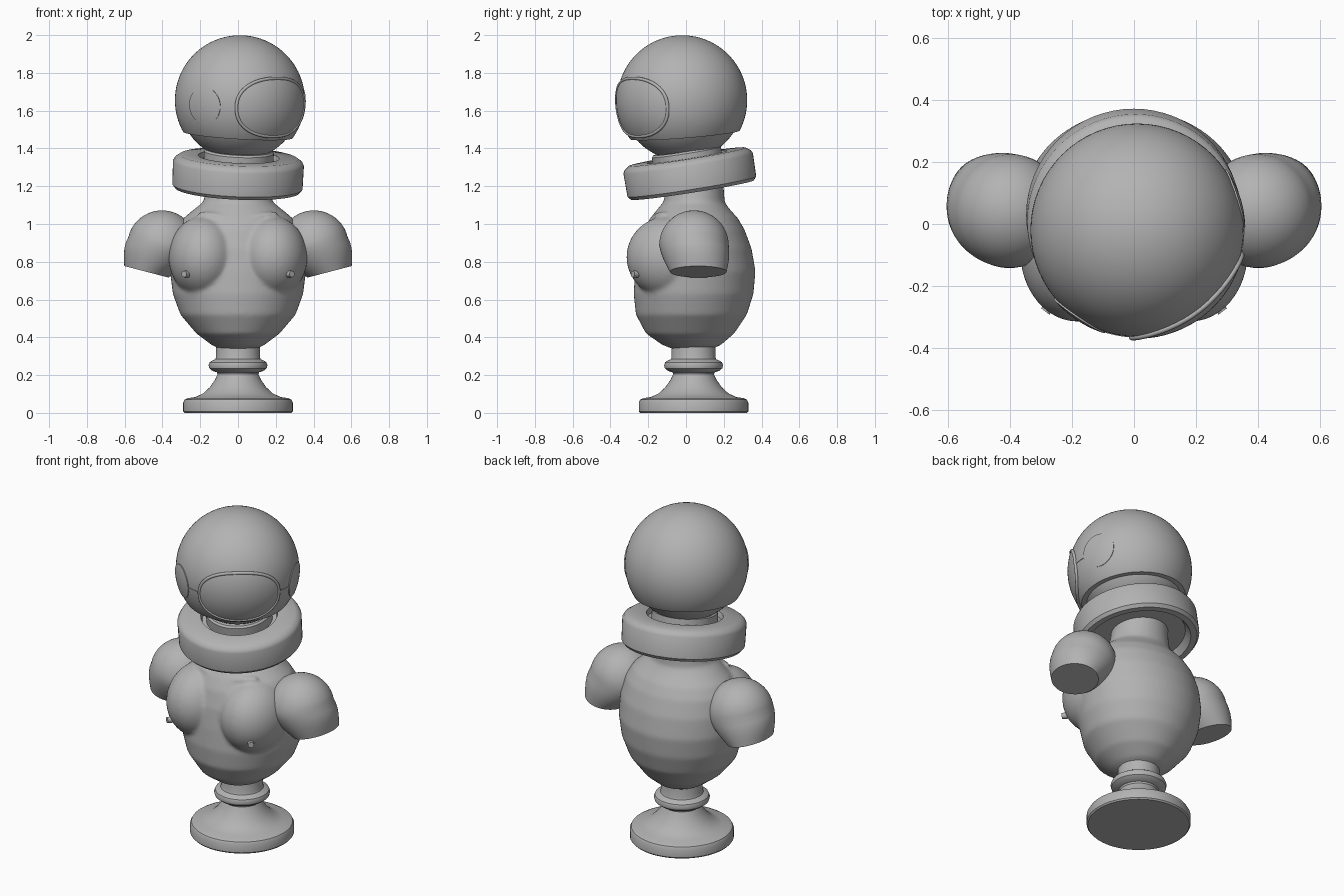
import bpy, bmesh, math
from mathutils import Matrix, Vector, Euler

if "Cube" in bpy.data.objects:
    bpy.data.objects.remove(bpy.data.objects["Cube"], do_unlink=True)

GREY = (0.45, 0.45, 0.45, 1.0)
stone = bpy.data.materials.new("stone_grey")
stone.use_nodes = True
stone.diffuse_color = GREY
bsdf = next(n for n in stone.node_tree.nodes if n.type == "BSDF_PRINCIPLED")
bsdf.inputs["Base Color"].default_value = GREY


def finish(name, bm, angle=35):
    bmesh.ops.recalc_face_normals(bm, faces=bm.faces[:])
    mesh = bpy.data.meshes.new(name)
    bm.to_mesh(mesh)
    bm.free()
    mesh.materials.append(stone)
    obj = bpy.data.objects.new(name, mesh)
    bpy.context.collection.objects.link(obj)
    bpy.ops.object.select_all(action="DESELECT")
    obj.select_set(True)
    bpy.context.view_layer.objects.active = obj
    bpy.ops.object.shade_smooth_by_angle(angle=math.radians(angle))
    return obj


def loft(bm, rings):
    """Skin a list of equal point rings and cap both ends."""
    loops = [[bm.verts.new(p) for p in ring] for ring in rings]
    for a, b in zip(loops, loops[1:]):
        for i in range(len(a)):
            j = (i + 1) % len(a)
            bm.faces.new((a[i], a[j], b[j], b[i]))
    bm.faces.new(loops[0])
    bm.faces.new(loops[-1])


def ellipse(center, rx, ry, matrix=Matrix(), n=64):
    c = Vector(center)
    return [c + matrix @ Vector((rx * math.cos(t), ry * math.sin(t), 0))
            for t in (2 * math.pi * i / n for i in range(n))]


def lathe(name, profile, loc, rot=(0, 0, 0)):
    m = Euler(rot).to_matrix()
    bm = bmesh.new()
    loft(bm, [ellipse(Vector(loc) + m @ Vector((0, 0, z)), r, r, m) for r, z in profile])
    return finish(name, bm)


def ball(bm, center, radii, rot=(0, 0, 0), u=48, v=32):
    m = Matrix.LocRotScale(Vector(center), Euler(rot), Vector(radii))
    bmesh.ops.create_uvsphere(bm, u_segments=u, v_segments=v, radius=1, matrix=m)


# Turned pedestal
lathe("pedestal", [
    (0.283, 0), (0.29, 0.008), (0.29, 0.055), (0.282, 0.07), (0.265, 0.078),
    (0.225, 0.084), (0.185, 0.103), (0.15, 0.135), (0.122, 0.175), (0.108, 0.205),
    (0.112, 0.215), (0.135, 0.222), (0.152, 0.236), (0.156, 0.252), (0.15, 0.268),
    (0.135, 0.278), (0.12, 0.284), (0.116, 0.295), (0.116, 0.38)], (0, 0.04, 0))

# Torso and neck: stacked ovals (height, half width, front y, back y)
sections = [
    (0.335, 0.09, -0.06, 0.13), (0.36, 0.14, -0.125, 0.185), (0.42, 0.22, -0.212, 0.255),
    (0.52, 0.305, -0.265, 0.322), (0.63, 0.345, -0.277, 0.357), (0.75, 0.36, -0.27, 0.368),
    (0.87, 0.355, -0.255, 0.347), (0.97, 0.33, -0.225, 0.31), (1.03, 0.29, -0.19, 0.275),
    (1.08, 0.23, -0.15, 0.23), (1.115, 0.185, -0.12, 0.205), (1.18, 0.168, -0.105, 0.2),
    (1.30, 0.16, -0.10, 0.2)]
bm = bmesh.new()
loft(bm, [ellipse((0, (f + b) / 2, z), rx, (b - f) / 2) for z, rx, f, b in sections])
for s in (-1, 1):
    # Chest muscle and collarbone
    ball(bm, (s * 0.182, -0.09, 0.825), (0.185, 0.225, 0.217))
    ball(bm, (s * 0.13, -0.142, 1.045), (0.09, 0.025, 0.016), (0, s * -0.15, s * 0.35))
torso = finish("torso", bm)
remesh = torso.modifiers.new("Blend", "REMESH")
remesh.mode = "VOXEL"
remesh.voxel_size = 0.012
remesh.use_smooth_shade = True
soft = torso.modifiers.new("Soften", "SMOOTH")
soft.factor = 0.5
soft.iterations = 5

for s, side in ((1, "left"), (-1, "right")):
    # Nipple stud
    bm = bmesh.new()
    turn = Vector((s * 0.6, -0.8, 0)).to_track_quat("Z", "Y").to_matrix().to_4x4()
    bmesh.ops.create_cone(bm, cap_ends=True, segments=20, radius1=0.019, radius2=0.017,
                          depth=0.04, matrix=Matrix.Translation((s * 0.274, -0.266, 0.735)) @ turn)
    finish(side + "_nipple", bm)

    # Upper arm stump: round shoulder tapering to a slanted flat cut
    tilt = Matrix.Rotation(-s * 0.255, 3, "Y")
    up = tilt @ Vector((0, 0, 1))
    cut, hub = Vector((s * 0.485, 0.065, 0.747)), Vector((s * 0.402, 0.042, 0.888))
    rings = []
    for i in range(6):
        t = i / 5
        e = math.sin(t * math.pi / 2)
        rings.append(ellipse(cut.lerp(hub, t), 0.121 + 0.062 * e, 0.15 + 0.034 * e, tilt))
    for i in range(1, 13):
        a = math.radians(88) * i / 12
        r = 0.184 * math.cos(a)
        rings.append(ellipse(hub + up * 0.184 * math.sin(a), r, r, tilt))
    bm = bmesh.new()
    loft(bm, rings)
    finish(side + "_arm", bm)

# Wide tilted collar with a recessed top and underside
TILT = (math.radians(9), math.radians(2.5), 0)
COLLAR = (0, 0.02, 1.267)
lathe("collar", [
    (0.12, -0.045), (0.27, -0.045), (0.295, -0.088), (0.33, -0.088), (0.345, -0.07),
    (0.347, 0.055), (0.338, 0.072), (0.312, 0.09), (0.215, 0.09), (0.208, 0.06),
    (0.12, 0.06)], COLLAR, TILT)
lathe("neck_ring", [(0.185, 0.03), (0.185, 0.115), (0.175, 0.125)], COLLAR, TILT)

# Helmet shell, cut along a jaw line sloping towards the visor
HEAD, R = Vector((0.01, -0.02, 1.655)), 0.344
bm = bmesh.new()
ball(bm, HEAD, (R, R, R), u=64, v=48)
cutting = bmesh.ops.bisect_plane(
    bm, geom=bm.verts[:] + bm.edges[:] + bm.faces[:], plane_co=(0.01, -0.02, 1.47),
    plane_no=Vector((0.06, -0.08, 1)).normalized(), clear_inner=True)
rim_edges = [g for g in cutting["geom_cut"] if isinstance(g, bmesh.types.BMEdge)]
bmesh.ops.holes_fill(bm, edges=rim_edges)
finish("helmet_shell", bm)
bm = bmesh.new()
ball(bm, HEAD, (0.322, 0.322, 0.318))
finish("helmet_lower_bowl", bm)

FACING = -53  # visor heading in degrees


def on_head(az, el, r):
    a, e = math.radians(az), math.radians(el)
    return HEAD + r * Vector((math.cos(a) * math.cos(e), math.sin(a) * math.cos(e), math.sin(e)))


def outline(az, el, a, b, power, r, n=64):
    pts = []
    for i in range(n):
        c, s = math.cos(2 * math.pi * i / n), math.sin(2 * math.pi * i / n)
        pts.append(on_head(az + a * math.copysign(abs(c) ** (2 / power), c),
                           el + b * math.copysign(abs(s) ** (2 / power), s), r))
    return pts


def patch(name, az, el, a, b, power, height):
    """Thin curved plate lying on the helmet."""
    bm = bmesh.new()
    rings = [outline(az, el, a, b, power, R - 0.012)]
    rings += [outline(az, el, a * k / 10, b * k / 10, power, R + height)
              for k in (10, 9, 8, 7, 6, 5, 4, 3, 2, 1, 0.2)]
    loft(bm, rings)
    return finish(name, bm)


# Visor glass and its rim
VISOR = (FACING, -7, 40, 26.5, 2.3)
patch("visor_glass", *VISOR, 0.006)
curve = bpy.data.curves.new("visor_rim", "CURVE")
curve.dimensions = "3D"
curve.bevel_depth = 0.009
curve.bevel_resolution = 3
path = outline(*VISOR, R + 0.003)
spline = curve.splines.new("POLY")
spline.points.add(len(path) - 1)
for point, co in zip(spline.points, path):
    point.co = (*co, 1)
spline.use_cyclic_u = True
curve.materials.append(stone)
bpy.context.collection.objects.link(bpy.data.objects.new("visor_rim", curve))

# Ear discs and the short straps joining them to the visor
for s, side in ((1, "left"), (-1, "right")):
    patch(side + "_ear_disc", FACING + s * 71, -5, 16.5, 16.5, 2, 0.005)
    patch(side + "_visor_strap", FACING + s * 48, -6, 9, 1.5, 6, 0.003)
